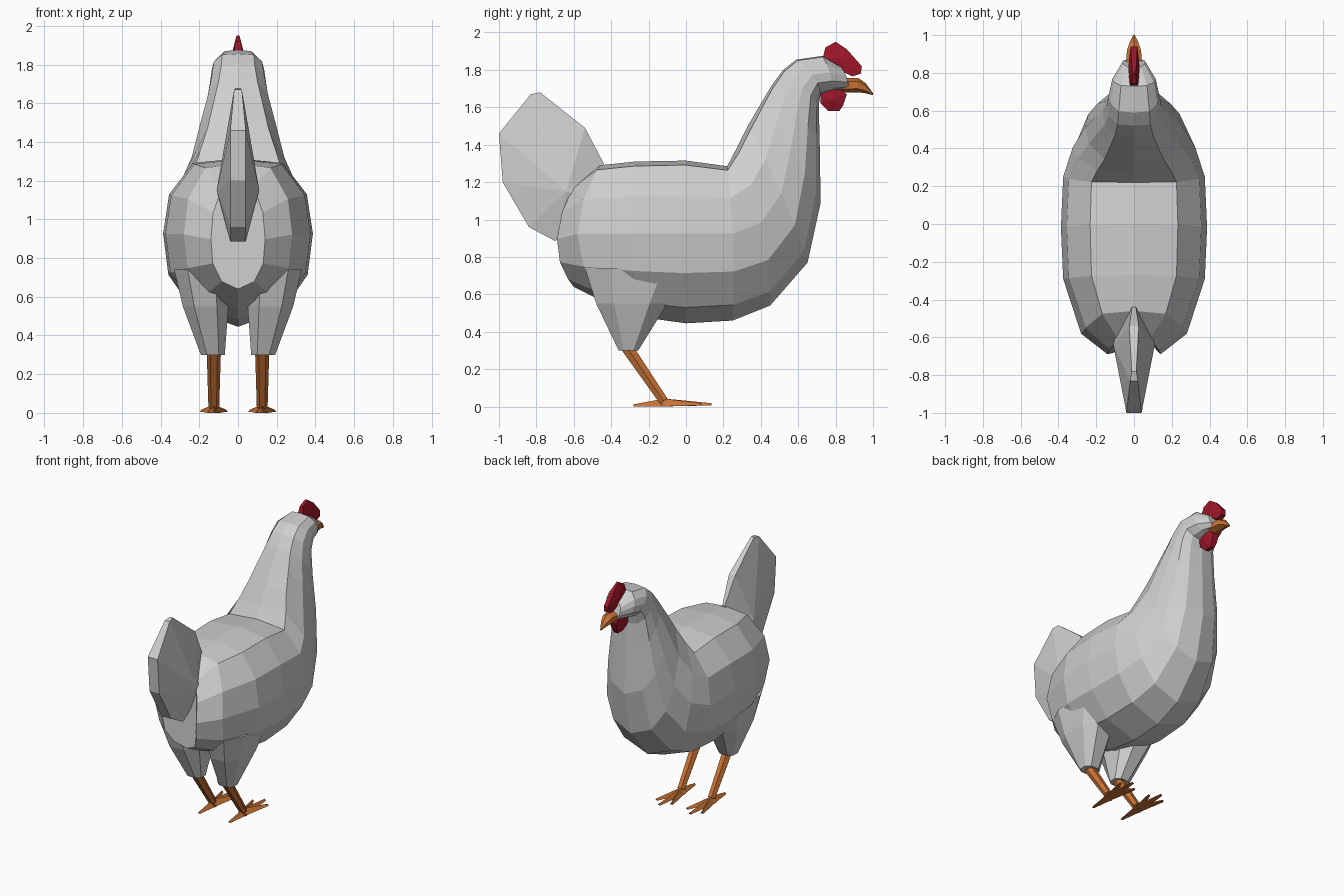
import bpy, bmesh, math
from mathutils import Vector

if "Cube" in bpy.data.objects:
    bpy.data.objects.remove(bpy.data.objects["Cube"])


def material(name, rgb):
    m = bpy.data.materials.new(name)
    m.diffuse_color = (*rgb, 1)
    m.use_nodes = True
    m.node_tree.nodes["Principled BSDF"].inputs["Base Color"].default_value = m.diffuse_color
    return m


WHITE = material("feather white", (0.62, 0.62, 0.62))
ORANGE = material("leg orange", (0.58, 0.17, 0.035))
RED = material("comb red", (0.34, 0.008, 0.022))


def finish(name, bm, mat):
    bmesh.ops.recalc_face_normals(bm, faces=bm.faces)
    mesh = bpy.data.meshes.new(name)
    bm.to_mesh(mesh)
    bm.free()
    mesh.materials.append(mat)
    ob = bpy.data.objects.new(name, mesh)
    bpy.context.collection.objects.link(ob)
    return ob


def loft(name, rings, mat):
    """Skin closed rings of equal point count and cap both ends."""
    bm = bmesh.new()
    vs = [[bm.verts.new(p) for p in ring] for ring in rings]
    n = len(rings[0])
    for a, b in zip(vs, vs[1:]):
        for i in range(n):
            j = (i + 1) % n
            bm.faces.new((a[i], a[j], b[j], b[i]))
    bm.faces.new(vs[0])
    bm.faces.new(vs[-1])
    return finish(name, bm, mat)


def fin(name, outline, hub, mat):
    """Plate from (y, z, half width) points, bulging to a hub on each side."""
    bm = bmesh.new()
    sides = []
    for s in (-1, 1):
        rim = [bm.verts.new((s * w, y, z)) for y, z, w in outline]
        mid = bm.verts.new((s * hub[2], hub[0], hub[1]))
        for i in range(len(rim)):
            bm.faces.new((rim[i], rim[(i + 1) % len(rim)], mid))
        sides.append(rim)
    l, r = sides
    for i in range(len(l)):
        j = (i + 1) % len(l)
        bm.faces.new((l[i], l[j], r[j], r[i]))
    return finish(name, bm, mat)


# Body, neck and head: one skin of bent rings
# Cross-section as (share of half width, share of height)
SECTION = [(0, 1), (.6, .97), (.92, .77), (1, .53), (.93, .29), (.6, .09), (0, 0)]


def body_ring(top, mid, bottom, half):
    pts = []
    for w, t in SECTION:
        a, b, c = t * (2 * t - 1), 4 * t * (1 - t), (1 - t) * (1 - 2 * t)
        y, z = (a * top[k] + b * mid[k] + c * bottom[k] for k in (0, 1))
        pts.append((w * half, y, z))
    return pts + [(-x, y, z) for x, y, z in pts[-2:0:-1]]


BODY = [
    ((-.60, 1.18), (-.69, .88), (-.60, .64), .14),
    ((-.46, 1.29), (-.58, .90), (-.42, .55), .28),
    ((-.27, 1.31), (-.29, .90), (-.25, .48), .375),
    ((.00, 1.315), (-.02, .90), (.00, .445), .387),
    ((.22, 1.285), (.25, .90), (.25, .46), .375),
    ((.27, 1.38), (.41, .96), (.45, .54), .325),
    ((.33, 1.50), (.52, 1.12), (.65, .77), .26),
    ((.40, 1.62), (.57, 1.36), (.72, 1.09), .21),
    ((.46, 1.72), (.60, 1.56), (.715, 1.40), .168),
    ((.52, 1.80), (.63, 1.70), (.71, 1.61), .145),
    ((.59, 1.855), (.68, 1.77), (.72, 1.67), .135),
    ((.73, 1.875), (.77, 1.78), (.79, 1.685), .115),
    ((.83, 1.815), (.86, 1.76), (.87, 1.695), .06),
]
loft("body", [body_ring(*r) for r in BODY], WHITE)

# Tail: upright wedge, thickest where it meets the body
fin("tail", [(-.44, 1.30, .01), (-.54, 1.49, .025), (-.78, 1.68, .012),
             (-.83, 1.67, .02), (-1.0, 1.46, .04), (-.98, 1.20, .04),
             (-.84, .96, .04), (-.70, .885, .04), (-.50, 1.10, .08)],
    (-.64, 1.15, .11), WHITE)

# Comb and wattle
fin("comb", [(.73, 1.86, .022), (.745, 1.92, .014), (.80, 1.95, .008),
             (.86, 1.91, .014), (.94, 1.82, .016), (.935, 1.78, .018),
             (.89, 1.765, .02), (.82, 1.80, .025)],
    (.83, 1.86, .03), RED)
fin("wattle", [(.72, 1.67, .03), (.72, 1.62, .025), (.76, 1.58, .015),
               (.82, 1.58, .015), (.84, 1.61, .02), (.86, 1.67, .025),
               (.80, 1.71, .03)],
    (.78, 1.64, .04), RED)


# Beak: six-sided, hooked down to the tip
def beak_ring(y, low, high, half):
    mid, rz = (low + high) / 2, (high - low) / 2
    return [(half * math.sin(k * math.pi / 3) / .866, y,
             mid + rz * math.cos(k * math.pi / 3)) for k in range(6)]


loft("beak", [beak_ring(.83, 1.68, 1.755, .045), beak_ring(.92, 1.68, 1.757, .037),
              beak_ring(.96, 1.675, 1.73, .024), beak_ring(1.0, 1.665, 1.675, .004)],
     ORANGE)


def thigh_ring(s, z, x0, x1, y0, y1):
    """Chamfered rectangle with eight corners."""
    cx, cy, rx, ry = (x0 + x1) / 2, (y0 + y1) / 2, (x1 - x0) / 2, (y1 - y0) / 2
    c = .5
    corners = [(1, c), (c, 1), (-c, 1), (-1, c), (-1, -c), (-c, -1), (c, -1), (1, -c)]
    return [(s * (cx + rx * a), cy + ry * b, z) for a, b in corners]


def shank_ring(x, y, z, r):
    """Hexagon square to the sloping shank."""
    ax = Vector((0, .19, -.28)).normalized()
    u, v = Vector((1, 0, 0)), ax.cross(Vector((1, 0, 0)))
    return [Vector((x, y, z)) + r * (u * math.cos(k * math.pi / 3) + v * math.sin(k * math.pi / 3))
            for k in range(6)]


def toe_ring(x, y, across, half, low, high):
    p = Vector((x, y, 0))
    return [p + across * half + Vector((0, 0, low)),
            p - across * half + Vector((0, 0, low)),
            p + Vector((0, 0, high))]


# Legs: thigh, shank and four toes on each side
for side, s in (("left", -1), ("right", 1)):
    loft(side + "_thigh", [thigh_ring(s, .74, .05, .33, -.54, .02),
                           thigh_ring(s, .55, .05, .285, -.48, -.10),
                           thigh_ring(s, .30, .068, .192, -.36, -.255)], WHITE)
    x = s * .125
    loft(side + "_shank", [shank_ring(x, -.325, .33, .037),
                           shank_ring(x, -.12, .03, .028)], ORANGE)
    for name, dx, ty in (("inner", -.062, .08), ("middle", 0, .135),
                         ("outer", .062, .08), ("back", 0, -.28)):
        run = Vector((s * dx, ty + .12, 0)).normalized()
        across = Vector((-run.y, run.x, 0))
        start = Vector((x, -.12, 0)) - run * .02
        lift = 0 if name == "back" else .006
        tip_half = .01
        loft(f"{side}_{name}_toe",
             [toe_ring(start.x, start.y, across, .032, 0, .045),
              toe_ring(x + s * dx, ty, across, tip_half, lift, lift + .012)], ORANGE)
